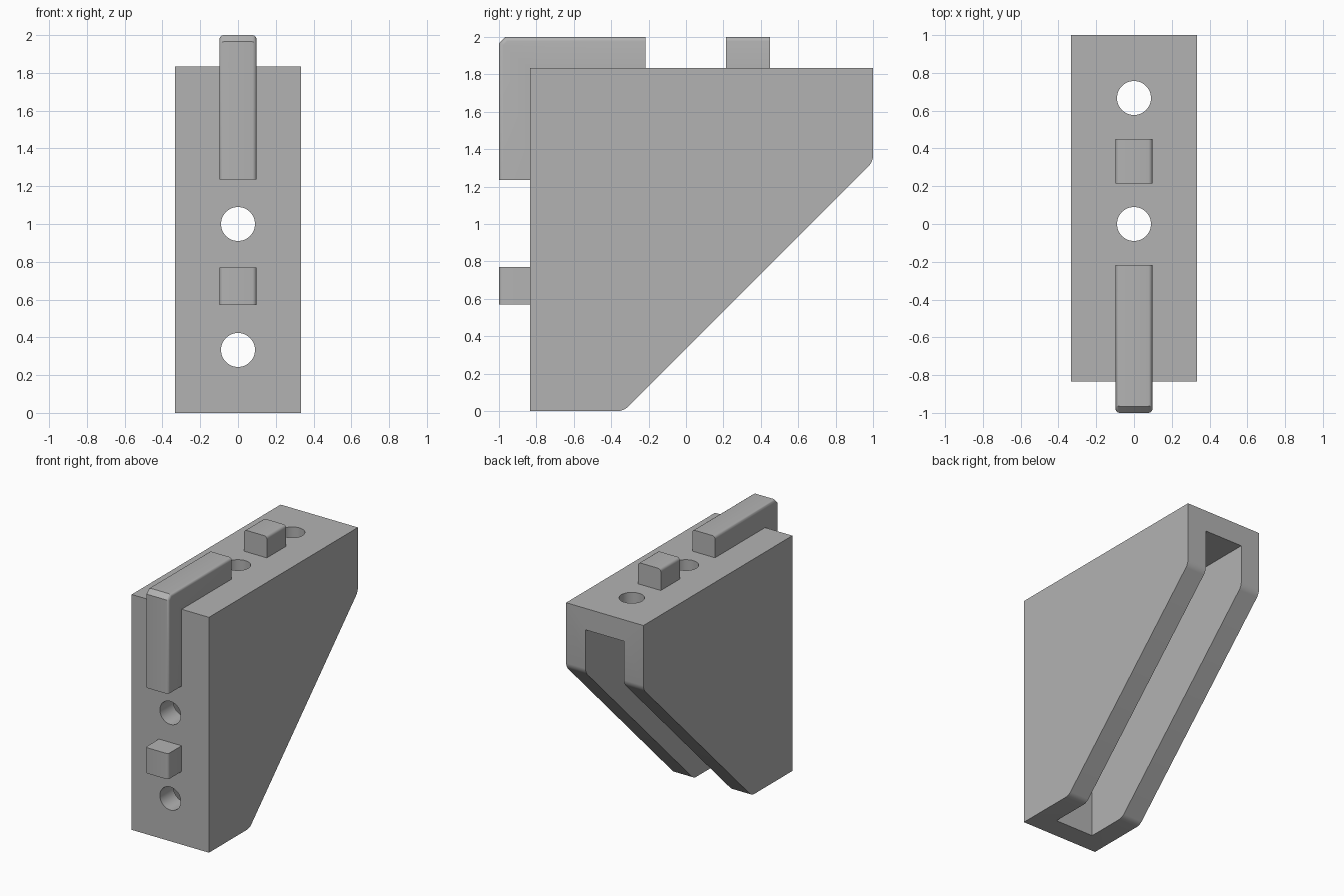
import bpy, bmesh
from math import pi, radians
from mathutils import Matrix

cube = bpy.data.objects.get("Cube")
if cube:
    bpy.data.objects.remove(cube, do_unlink=True)

HALF = 0.333       # half width of the body
WALL = 0.167       # wall thickness and height of the keys
FRONT, TOP = -0.833, 1.833
KEY = 0.098        # half width of the keys
SINK = 0.01        # how far keys sink into the body

gray = bpy.data.materials.new("plain gray")
gray.use_nodes = True
color = (0.45, 0.45, 0.45, 1)
gray.diffuse_color = color
gray.node_tree.nodes["Principled BSDF"].inputs["Base Color"].default_value = color


def finish(name, bm):
    bmesh.ops.recalc_face_normals(bm, faces=bm.faces)
    mesh = bpy.data.meshes.new(name)
    bm.to_mesh(mesh)
    bm.free()
    mesh.materials.append(gray)
    obj = bpy.data.objects.new(name, mesh)
    bpy.context.collection.objects.link(obj)
    return obj


def activate(obj):
    bpy.ops.object.select_all(action='DESELECT')
    obj.select_set(True)
    bpy.context.view_layer.objects.active = obj


def smooth(obj):
    activate(obj)
    bpy.ops.object.shade_smooth_by_angle(angle=radians(35))


def prism(name, profile, half, rounded, radius):
    """Extrude a (y, z) profile across x and round the chosen edges."""
    bm = bmesh.new()
    face = bm.faces.new([bm.verts.new((-half, y, z)) for y, z in profile])
    new = bmesh.ops.extrude_face_region(bm, geom=[face])["geom"]
    bmesh.ops.translate(bm, vec=(2 * half, 0, 0),
                        verts=[v for v in new if isinstance(v, bmesh.types.BMVert)])
    edges = [e for e in bm.edges if rounded(*[v.co for v in e.verts])]
    bmesh.ops.bevel(bm, geom=edges, offset=radius, segments=4, profile=0.5, affect='EDGES')
    return finish(name, bm)


def box(y0, y1, z0, z1):
    return [(y0, z0), (y1, z0), (y1, z1), (y0, z1)]


def cut(target, cutter):
    cutter.hide_render = True
    activate(target)
    mod = target.modifiers.new("cut", 'BOOLEAN')
    mod.operation, mod.solver, mod.object = 'DIFFERENCE', 'EXACT', cutter
    bpy.ops.object.modifier_apply(modifier=mod.name)
    bpy.data.objects.remove(cutter, do_unlink=True)


def hole(name, location, tilt):
    bm = bmesh.new()
    bmesh.ops.create_cone(bm, cap_ends=True, segments=48, radius1=0.09, radius2=0.09,
                          depth=0.4, matrix=Matrix.Translation(location) @ Matrix.Rotation(tilt, 4, 'X'))
    return finish(name, bm)


# Bracket body, with the two ends of the slope softened
def slope_end(a, b):
    across = abs(a.x - b.x) > HALF
    return across and (abs(a.y + 0.333) < 0.01 or abs(a.z - 1.333) < 0.01)


body = prism("bracket_body",
             [(FRONT, 0), (-0.333, 0), (1, 1.333), (1, TOP), (FRONT, TOP)],
             HALF, slope_end, 0.03)

# Hollow between the side walls, open behind and below
cut(body, prism("cavity_cutter", box(FRONT + WALL, 1.2, -0.2, TOP - WALL),
                HALF / 2, lambda a, b: False, 0.01))

# Bolt holes through the front and top walls
for z in (0.333, 1.0):
    cut(body, hole("front_hole_cutter", (0, FRONT, z), pi / 2))
for y in (0.0, 0.667):
    cut(body, hole("top_hole_cutter", (0, y, TOP), 0))
smooth(body)


# Locating keys, rounded along their long outer edges
def outer_edge(a, b):
    along = abs(a.x - b.x) < 0.001
    on_top = min(a.z, b.z) > 1.95
    on_front = max(a.y, b.y) < -0.95
    at_corner = min(a.z, b.z) > 1.9 and max(a.y, b.y) < -0.9
    return along and (on_top or on_front or at_corner)


inner_y, inner_z = FRONT + SINK, TOP - SINK
keys = {
    "corner_key": [(-1, 1.235), (inner_y, 1.235), (inner_y, inner_z), (-0.217, inner_z),
                   (-0.217, 2), (-0.965, 2), (-1, 1.965)],
    "front_key": box(-1, inner_y, 0.57, 0.77),
    "top_key": box(0.215, 0.45, inner_z, 2),
}
for name, profile in keys.items():
    smooth(prism(name, profile, KEY, outer_edge, 0.022))
